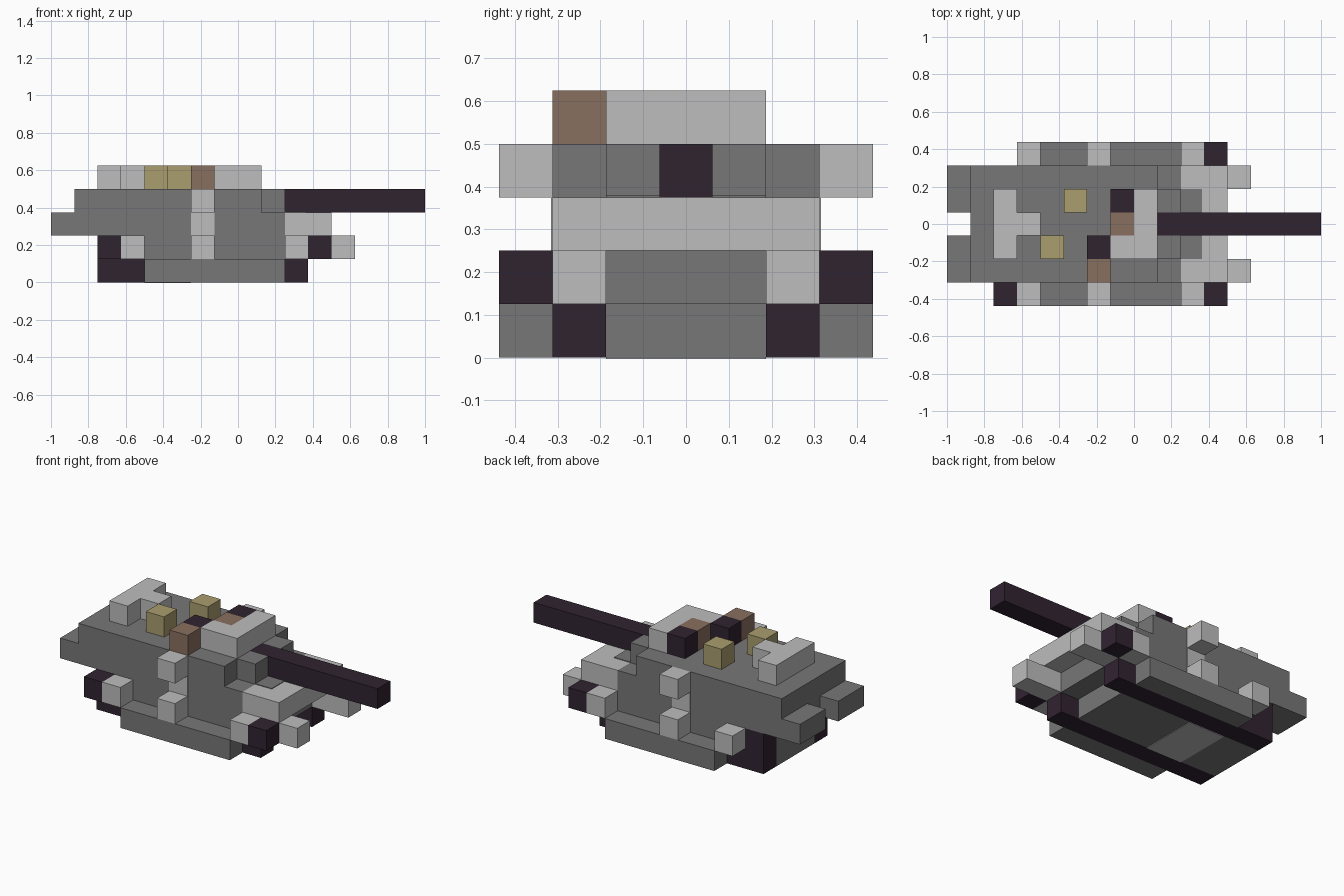
import bpy
import bmesh
from mathutils import Vector

old = bpy.data.objects.get("Cube")
if old:
    bpy.data.objects.remove(old, do_unlink=True)

U = 0.125  # edge of one block
ORIGIN = Vector((-8, -3.5, 0))  # block grid corner
WIDTH = 7  # blocks across, used for mirroring


def material(name, rgb):
    m = bpy.data.materials.new(name)
    m.use_nodes = True
    m.diffuse_color = (*rgb, 1)
    bsdf = m.node_tree.nodes["Principled BSDF"]
    bsdf.inputs["Base Color"].default_value = (*rgb, 1)
    bsdf.inputs["Roughness"].default_value = 0.9
    return m


GREY = material("armour grey", (0.185, 0.185, 0.185))
LIGHT = material("light grey", (0.51, 0.51, 0.51))
DARK = material("dark plum", (0.03, 0.017, 0.03))
GOLD = material("gold", (0.4, 0.34, 0.155))
BROWN = material("brown", (0.25, 0.16, 0.115))


def part(name, mat, *boxes):
    """Make one object from boxes given as (x0, x1), (y0, y1), (z0, z1) in blocks."""
    bm = bmesh.new()
    for box in boxes:
        low = Vector([r[0] for r in box])
        size = Vector([r[1] - r[0] for r in box])
        made = bmesh.ops.create_cube(bm, size=1)
        for v in made["verts"]:
            spot = Vector([(c + 0.5) * s for c, s in zip(v.co, size)])
            v.co = (spot + low + ORIGIN) * U
    mesh = bpy.data.meshes.new(name)
    bm.to_mesh(mesh)
    bm.free()
    mesh.materials.append(mat)
    obj = bpy.data.objects.new(name, mesh)
    bpy.context.collection.objects.link(obj)
    return obj


def pair(name, mat, *boxes):
    """Make a part and its twin mirrored across the long axis."""
    part(name + "_near", mat, *boxes)
    part(name + "_far", mat,
         *[(x, (WIDTH - y[1], WIDTH - y[0]), z) for x, y, z in boxes])


def block(x, y, z):
    return (x, x + 1), (y, y + 1), (z, z + 1)


# Hull
part("belly", GREY, ((2, 10), (2, 5), (0, 1)))
part("lower_hull", GREY, ((2, 11), (2, 5), (1, 2)))
pair("lower_hull_side", GREY, ((3, 10), (1, 2), (1, 2)))
pair("rear_hull_corner", DARK, block(2, 1, 1))
part("upper_hull", GREY, ((1, 10), (1, 6), (2, 3)))
pair("rear_fender", GREY, ((0, 1), (1, 3), (2, 3)))
part("front_plate", LIGHT, ((10, 12), (1, 6), (2, 3)))
pair("front_fender", LIGHT, ((10, 13), (1, 2), (1, 2)))

# Running gear and skirts
pair("track", DARK, ((2, 11), (1, 2), (0, 1)))
pair("side_skirt", GREY, ((4, 10), (0, 1), (0, 1)))
pair("side_lug", LIGHT, *[block(x, 0, 1) for x in (3, 6, 10)], block(6, 0, 3))
pair("front_wheel", DARK, block(11, 0, 1))
part("rear_wheel", DARK, block(2, 0, 1))

# Turret and gun
part("turret", GREY, ((1, 9), (1, 6), (3, 4)))
pair("gun_cheek", GREY, ((9, 10), (2, 3), (3, 4)))
part("gun_barrel", DARK, ((9, 16), (3, 4), (3, 4)))

# Roof fittings
part("rear_rack", LIGHT, ((2, 3), (2, 5), (4, 5)), block(3, 3, 4))
part("roof_shield", LIGHT, ((8, 9), (2, 5), (4, 5)), block(7, 2, 4))
part("roof_lamps", GOLD, block(4, 2, 4), block(5, 4, 4))
part("hatch_blocks", DARK, block(6, 2, 4), block(7, 4, 4))
part("crate_blocks", BROWN, block(6, 1, 4), block(7, 3, 4))

# Thin painted plates
T = 0.03
pair("side_stripe", LIGHT, ((6, 7), (1 - T, 1), (2, 3)))
pair("front_plate_patch", GREY, ((10, 10.9), (2, 3), (3, 3 + T)))
part("belly_hatch", LIGHT, ((4, 6), (2, 5), (0, T)), ((4, 6), (2, 5), (-T, 0)))
